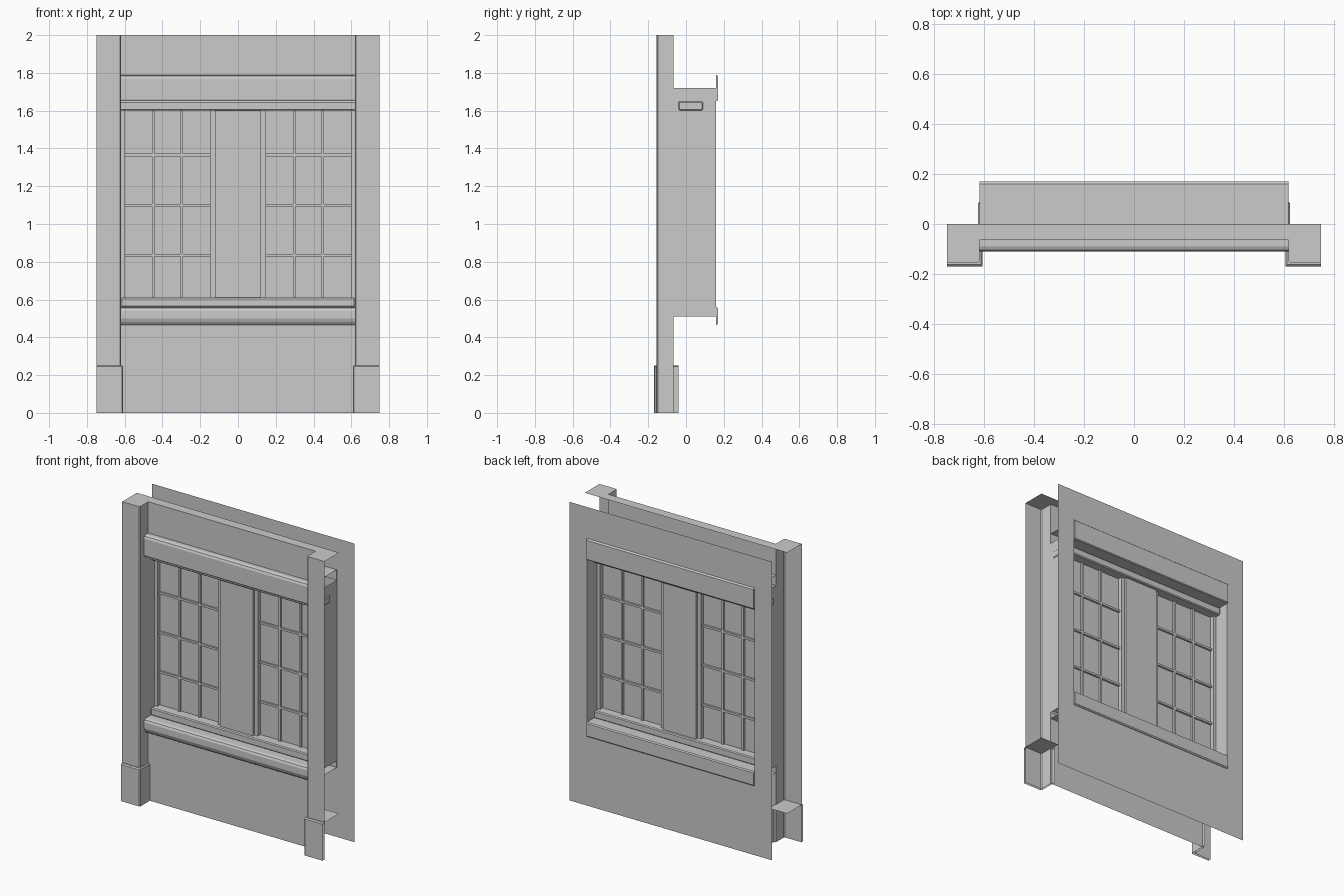
import bpy, bmesh
from mathutils import Vector

if "Cube" in bpy.data.objects:
    bpy.data.objects.remove(bpy.data.objects["Cube"])

WALL_F, WALL_B = -0.065, 0.16      # front and back wall sheets
HW, OPEN = 0.75, 0.62              # half width of wall, half width of opening


def finish(name, bm):
    me = bpy.data.meshes.new(name)
    bm.to_mesh(me)
    bm.free()
    ob = bpy.data.objects.new(name, me)
    bpy.context.collection.objects.link(ob)
    return ob


def box(name, x, y, z, bevel=0.0):
    bm = bmesh.new()
    bmesh.ops.create_cube(bm, size=1)
    for v in bm.verts:
        v.co = Vector([(r[0] + r[1]) / 2 + c * (r[1] - r[0]) for c, r in zip(v.co, (x, y, z))])
    if bevel:
        bmesh.ops.bevel(bm, geom=bm.edges[:], offset=bevel, segments=1, affect='EDGES')
    return finish(name, bm)


def sweep(name, start, move, closed=False):
    """Extrude an open or closed line of 3D points along a vector."""
    bm = bmesh.new()
    a = [bm.verts.new(p) for p in start]
    b = [bm.verts.new(Vector(p) + Vector(move)) for p in start]
    n = len(a)
    for i in range(n if closed else n - 1):
        j = (i + 1) % n
        bm.faces.new((a[i], a[j], b[j], b[i]))
    return finish(name, bm)


def sheet(name, points):
    bm = bmesh.new()
    bm.faces.new([bm.verts.new(p) for p in points])
    return finish(name, bm)


def wall(name, y, hw, z0=0.51, z1=1.72):
    """Flat wall sheet with a window opening."""
    bm = bmesh.new()
    outer = [(-hw, 0), (hw, 0), (hw, 2), (-hw, 2)]
    inner = [(-OPEN, z0), (OPEN, z0), (OPEN, z1), (-OPEN, z1)]
    if hw == OPEN:
        for lo, hi in ((0, z0), (z1, 2)):
            bm.faces.new([bm.verts.new(p) for p in
                          ((-hw, y, lo), (hw, y, lo), (hw, y, hi), (-hw, y, hi))])
    else:
        o = [bm.verts.new((x, y, z)) for x, z in outer]
        i = [bm.verts.new((x, y, z)) for x, z in inner]
        for k in range(4):
            m = (k + 1) % 4
            bm.faces.new((o[k], o[m], i[m], i[k]))
    return finish(name, bm)


# walls and the strip closing the top between the columns
wall("front_wall", WALL_F, OPEN)
wall("back_wall", WALL_B, HW)
sheet("wall_top", [(-OPEN, WALL_F, 2), (OPEN, WALL_F, 2), (OPEN, 0, 2), (-OPEN, 0, 2)])

# corner columns (open at the outer side), their plinths and the window sides
for s, side in ((-1, "left"), (1, "right")):
    c = 0.006
    sweep(f"{side}_column", [(s * HW, -0.155, 0), (s * (OPEN + c), -0.155, 0),
                             (s * OPEN, -0.155 + c, 0), (s * OPEN, WALL_F, 0)], (0, 0, 2))
    sheet(f"{side}_column_top", [(s * HW, -0.155, 2), (s * (OPEN + c), -0.155, 2),
                                 (s * OPEN, -0.155 + c, 2), (s * OPEN, 0, 2), (s * HW, 0, 2)])
    px = OPEN - 0.012
    sweep(f"{side}_plinth", [(s * HW, -0.17, 0), (s * (px + c), -0.17, 0),
                             (s * px, -0.17 + c, 0), (s * px, -0.04, 0)], (0, 0, 0.245))
    # chamfered upper edge of the plinth and its flat top
    low = [(s * HW, -0.17, 0.245), (s * px, -0.17, 0.245), (s * px, -0.04, 0.245)]
    high = [(s * HW, -0.163, 0.252), (s * (px + .006), -0.163, 0.252), (s * (px + .006), -0.04, 0.252)]
    for k in range(2):
        sheet(f"{side}_plinth_chamfer", [low[k], low[k + 1], high[k + 1], high[k]])
    sheet(f"{side}_plinth_top", [(s * HW, -0.163, 0.252), (s * (px + .006), -0.163, 0.252),
                                 (s * (px + .006), 0, 0.252), (s * HW, 0, 0.252)])
    sheet(f"{side}_window_side", [(s * OPEN, WALL_F, 0.51), (s * OPEN, WALL_B, 0.51),
                                  (s * OPEN, WALL_B, 1.72), (s * OPEN, WALL_F, 1.72)])

# header and sill run through both walls; profiles are (y, z)
header = [(-0.105, 1.65), (-0.11, 1.66), (-0.11, 1.77), (-0.104, 1.784), (-0.09, 1.79),
          (0.16, 1.79), (0.17, 1.782), (0.17, 1.655), (0.165, 1.65)]
sill = [(-0.09, 0.465), (-0.102, 0.48), (-0.11, 0.50), (-0.11, 0.54), (-0.104, 0.554),
        (-0.09, 0.56), (0.162, 0.56), (0.17, 0.554), (0.17, 0.472), (0.164, 0.465)]
for name, prof in (("header", header), ("sill", sill)):
    sweep(name, [(-OPEN, y, z) for y, z in prof], (2 * OPEN, 0, 0), closed=True)
    # small end faces where the trim stands proud of the back wall
    z0, z1 = min(p[1] for p in prof), max(p[1] for p in prof)
    for s in (-1, 1):
        sheet(f"{name}_end", [(s * OPEN, 0.158, z0), (s * OPEN, 0.164, z0), (s * OPEN, 0.17, z0 + .007),
                              (s * OPEN, 0.17, z1 - .007), (s * OPEN, 0.162, z1), (s * OPEN, 0.158, z1)])

# window frame: rails and the broad central post
box("top_rail", (-0.625, 0.625), (-0.04, 0.09), (1.60, 1.65), 0.006)
box("bottom_rail", (-OPEN, OPEN), (-0.04, 0.09), (0.56, 0.61), 0.006)
box("centre_post", (-0.122, 0.122), (-0.015, 0.07), (0.61, 1.60))

# two sashes with stiles, glass and glazing bars
for s, side in ((-1, "left"), (1, "right")):
    def span(a, b):
        return tuple(sorted((s * a, s * b)))
    box(f"{side}_outer_stile", span(0.598, OPEN), (0.0, 0.055), (0.61, 1.60))
    box(f"{side}_inner_stile", span(0.122, 0.148), (0.0, 0.055), (0.61, 1.60))
    sheet(f"{side}_glass", [(s * 0.148, 0.027, 0.61), (s * 0.598, 0.027, 0.61),
                            (s * 0.598, 0.027, 1.60), (s * 0.148, 0.027, 1.60)])
    for x in (0.298, 0.448):
        box(f"{side}_upright_bar", span(x - .007, x + .007), (0.015, 0.04), (0.61, 1.60))
    for z in (0.835, 1.10, 1.365):
        for a, b in ((0.148, 0.291), (0.305, 0.441), (0.455, 0.598)):
            box(f"{side}_cross_bar", span(a, b), (0.015, 0.04), (z - .007, z + .007))
